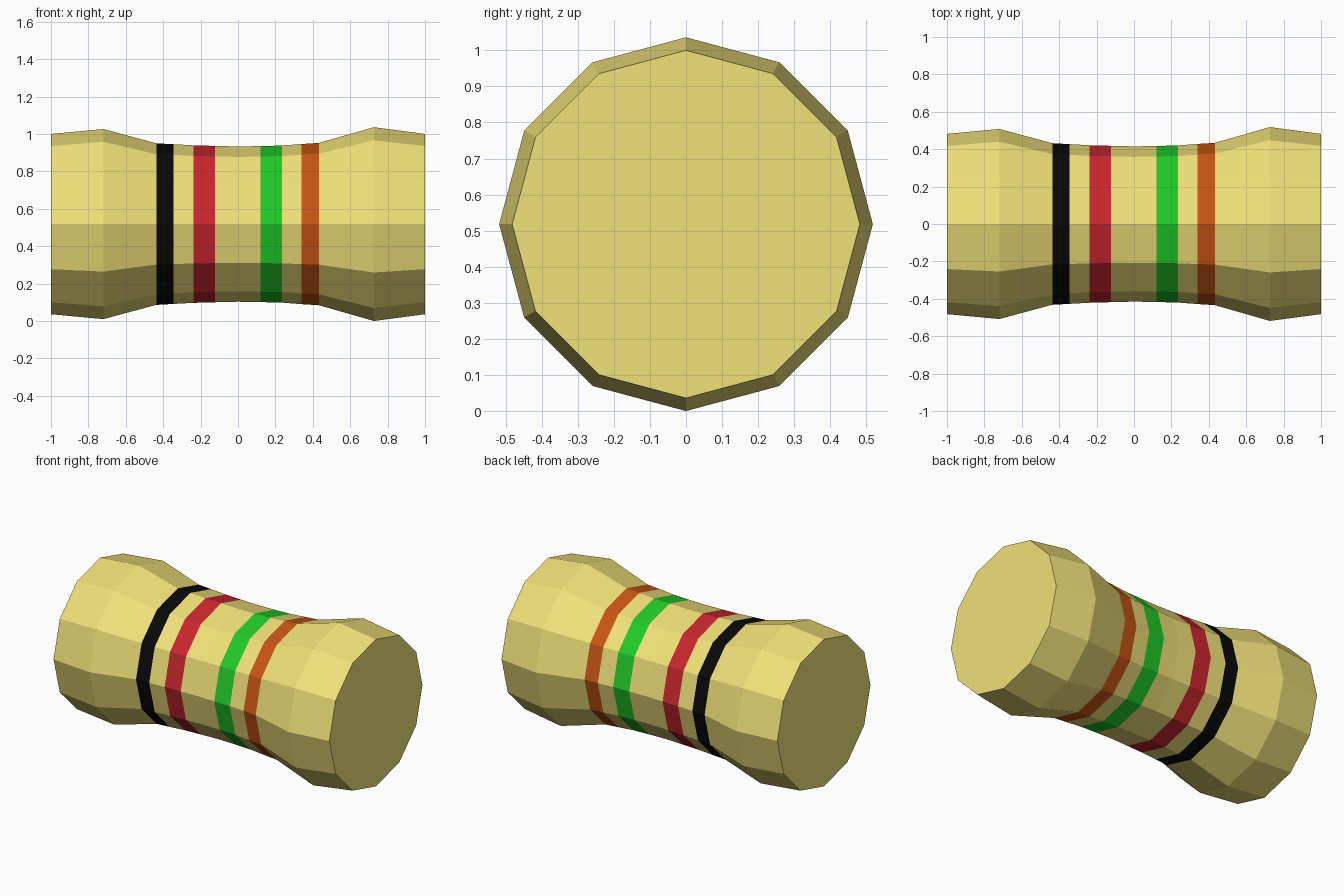
import bpy, bmesh, math

if "Cube" in bpy.data.objects:
    bpy.data.objects.remove(bpy.data.objects["Cube"])

SIDES = 12
CENTRE_Z = 0.518


def material(name, rgb):
    # colours given as display values, stored as linear
    mat = bpy.data.materials.new(name)
    mat.diffuse_color = [(c / 255) ** 2.2 for c in rgb] + [1.0]
    mat.use_nodes = True
    mat.node_tree.nodes["Principled BSDF"].inputs["Base Color"].default_value = mat.diffuse_color
    return mat


materials = [
    material("cream_body", (240, 224, 120)),
    material("black_band", (17, 17, 17)),
    material("red_band", (200, 43, 51)),
    material("green_band", (38, 200, 45)),
    material("orange_band", (200, 86, 28)),
]

# Profile along x: position, radius, material of the section that follows
profile = [
    (-1.0, 0.482, 0),
    (-0.72, 0.508, 0),
    (-0.437, 0.432, 1),
    (-0.345, 0.427, 0),
    (-0.237, 0.421, 2),
    (-0.123, 0.418, 0),
    (0.0, 0.415, 0),
    (0.12, 0.417, 3),
    (0.235, 0.420, 0),
    (0.34, 0.428, 4),
    (0.432, 0.434, 0),
    (0.727, 0.518, 0),
    (1.0, 0.482, 0),
]

# Resistor body: twelve-sided turned shape with a corner at the top
bm = bmesh.new()
rings = []
for x, r, _ in profile:
    angles = [2 * math.pi * i / SIDES for i in range(SIDES)]
    rings.append([bm.verts.new((x, r * math.sin(a), CENTRE_Z + r * math.cos(a)))
                  for a in angles])

# Side sections, with the colour bands painted on
for (_, _, mat), a, b in zip(profile, rings, rings[1:]):
    for i in range(SIDES):
        j = (i + 1) % SIDES
        bm.faces.new((a[i], a[j], b[j], b[i])).material_index = mat

# Flat end caps
bm.faces.new(rings[0])
bm.faces.new(rings[-1])
bmesh.ops.recalc_face_normals(bm, faces=bm.faces)

mesh = bpy.data.meshes.new("resistor_body")
bm.to_mesh(mesh)
bm.free()
for mat in materials:
    mesh.materials.append(mat)
body = bpy.data.objects.new("resistor_body", mesh)
bpy.context.collection.objects.link(body)
